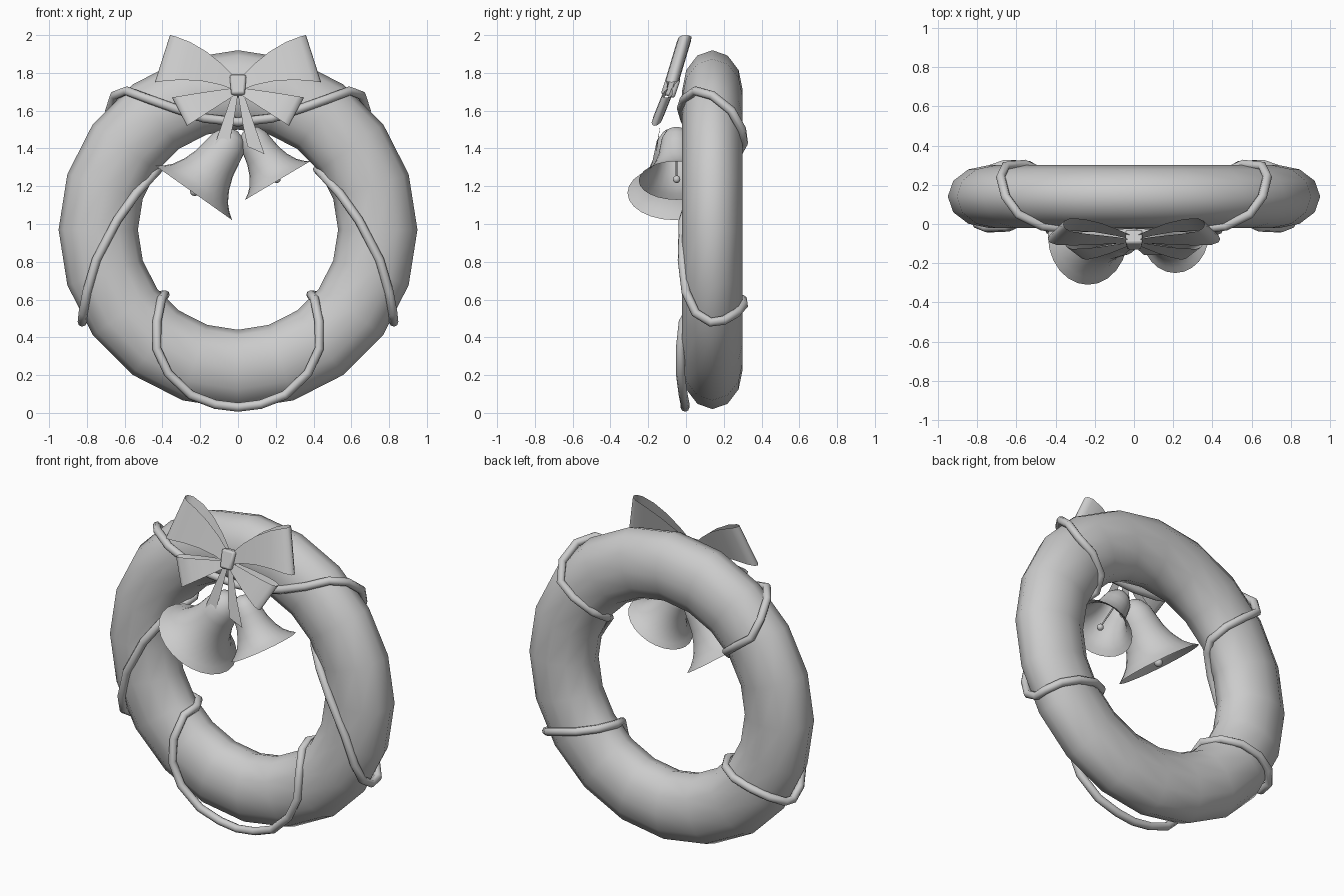
import bpy, bmesh, math
from mathutils import Vector, Matrix

if "Cube" in bpy.data.objects:
    bpy.data.objects.remove(bpy.data.objects["Cube"])


def finish(obj, angle=40):
    bpy.ops.object.select_all(action='DESELECT')
    obj.select_set(True)
    bpy.context.view_layer.objects.active = obj
    bpy.ops.object.shade_smooth_by_angle(angle=math.radians(angle))
    return obj


def skin(name, rows, wrap_rows=False, wrap_cols=False, angle=40):
    """Join rows of points into a quad surface."""
    bm = bmesh.new()
    grid = [[bm.verts.new(p) for p in row] for row in rows]
    nr, nc = len(rows), len(rows[0])
    for i in range(nr if wrap_rows else nr - 1):
        for j in range(nc if wrap_cols else nc - 1):
            a, b = grid[i], grid[(i + 1) % nr]
            k = (j + 1) % nc
            bm.faces.new((a[j], a[k], b[k], b[j]))
    bmesh.ops.remove_doubles(bm, verts=bm.verts, dist=1e-5)
    bmesh.ops.recalc_face_normals(bm, faces=bm.faces)
    me = bpy.data.meshes.new(name)
    bm.to_mesh(me)
    bm.free()
    obj = bpy.data.objects.new(name, me)
    bpy.context.collection.objects.link(obj)
    return finish(obj, angle)


# Wreath: 20-sided ring with a 12-sided oval section
rows = []
for i in range(20):
    a = math.tau * i / 20
    row = []
    for j in range(12):
        b = math.tau * j / 12
        r = 0.74 + 0.21 * math.cos(b)
        row.append((r * math.cos(a), 0.14 + 0.16 * math.sin(b), 0.97 + r * math.sin(a)))
    rows.append(row)
skin("wreath_ring", rows, True, True)

# Cord winding round the wreath: right half from bottom to top, then mirrored
half = [(0, -.005, .03), (.12, -.005, .045), (.25, -.015, .095), (.37, -.03, .21),
        (.43, -.03, .34), (.43, -.015, .48), (.405, .05, .605), (.385, .14, .625),
        (.44, .24, .62), (.54, .30, .60), (.66, .305, .57), (.76, .27, .53),
        (.82, .20, .49), (.825, .13, .48), (.82, .05, .53), (.80, 0, .64),
        (.75, -.02, .81), (.64, -.015, 1.02), (.54, .03, 1.16), (.455, .10, 1.255),
        (.42, .17, 1.29), (.46, .26, 1.35), (.56, .305, 1.43), (.655, .295, 1.50),
        (.68, .24, 1.60), (.655, .14, 1.68), (.59, .05, 1.705), (.47, -.01, 1.66),
        (.33, -.025, 1.61), (.18, -.01, 1.56), (0, 0, 1.54)]
path = half + [(-x, y, z) for x, y, z in half[-2:0:-1]]
cu = bpy.data.curves.new("cord", 'CURVE')
cu.dimensions = '3D'
cu.bevel_depth = 0.024
cu.bevel_resolution = 2
sp = cu.splines.new('POLY')
sp.points.add(len(path) - 1)
for p, co in zip(sp.points, path):
    p.co = (*co, 1)
sp.use_cyclic_u = True
cord = bpy.data.objects.new("cord", cu)
bpy.context.collection.objects.link(cord)
bpy.context.view_layer.objects.active = cord
cord.select_set(True)
bpy.ops.object.convert(target='MESH')
finish(bpy.context.object, 50)

# Bells: lathed flared profile with a clapper
PROFILE = [(.25, 0), (.215, .025), (.18, .06), (.145, .12), (.12, .19), (.108, .26),
           (.098, .32), (.07, .37), (.035, .393), (0, .40)]


def bell(side, mouth, axis, scale):
    z = Vector(axis).normalized()
    y = Vector((0, 1, 0))
    x = y.cross(z)
    m = Matrix.Translation(mouth) @ Matrix((x, y, z)).transposed().to_4x4() @ Matrix.Scale(scale, 4)
    rows = [[m @ Vector((r * math.cos(math.tau * k / 24), r * math.sin(math.tau * k / 24), h))
             for k in range(24)] for r, h in PROFILE]
    skin(side + "_bell", rows, False, True)
    bpy.ops.mesh.primitive_uv_sphere_add(segments=12, ring_count=8, radius=0.025)
    ball = bpy.context.object
    ball.name = side + "_clapper_ball"
    ball.matrix_world = m @ Matrix.Translation((0, 0, .01))
    finish(ball)
    bpy.ops.mesh.primitive_cylinder_add(vertices=8, radius=0.006, depth=0.38)
    rod = bpy.context.object
    rod.name = side + "_clapper_rod"
    rod.matrix_world = m @ Matrix.Translation((0, 0, .20))
    finish(rod, 50)


bell("left", (-.235, -.06, 1.165), (.58, 0, .82), 1.0)
bell("right", (.21, -.05, 1.23), (-.51, 0, .86), 0.8)


# Bow: each loop is a folded ribbon between two curved edges
def bez(p, t):
    return [(1 - t) ** 2 * a + 2 * t * (1 - t) * b + t * t * c for a, b, c in zip(*p)]


FOLD = [(0, .3), (.2, .55), (.45, .85), (.7, 1), (.9, .9), (.98, .5), (1, 0)]
FOLD += [(s, -n) for s, n in FOLD[-2::-1]]


def loop(name, top, bottom, thick, slope, sign):
    rows = []
    for s, n in FOLD:
        row = []
        for edge in (top, bottom):
            x, z = bez(edge, s)
            row.append((sign * x, -.085 + slope * (z - 1.72) - n * thick, z))
        rows.append(row)
    skin(name, rows, angle=60)


for side, sign in (("left", -1), ("right", 1)):
    loop(side + "_upper_loop", [(.02, 1.78), (.18, 1.96), (.36, 2.0)],
         [(.02, 1.71), (.2, 1.79), (.44, 1.75)], .037, .3, sign)
    loop(side + "_lower_loop", [(.02, 1.72), (.18, 1.70), (.35, 1.67)],
         [(.02, 1.68), (.13, 1.61), (.27, 1.52)], .027, .4, sign)
    # Hanging tail, widening towards its slanted end
    skin(side + "_tail", [[(sign * .0, -.10, 1.69), (sign * .03, -.10, 1.69)],
                          [(sign * .025, -.135, 1.53), (sign * .085, -.135, 1.53)],
                          [(sign * .05, -.157, 1.41), (sign * .14, -.157, 1.37)]])

# Knot
bpy.ops.mesh.primitive_cube_add(size=1, location=(0, -.08, 1.73), rotation=(-.32, 0, 0))
knot = bpy.context.object
knot.name = "bow_knot"
knot.scale = (.085, .075, .11)
bpy.ops.object.transform_apply(location=False, rotation=False, scale=True)
for v in knot.data.vertices:
    v.co.x *= 1.05 if v.co.z > 0 else .85
bev = knot.modifiers.new("soft_edges", 'BEVEL')
bev.width = .012
bev.segments = 2
finish(knot)
